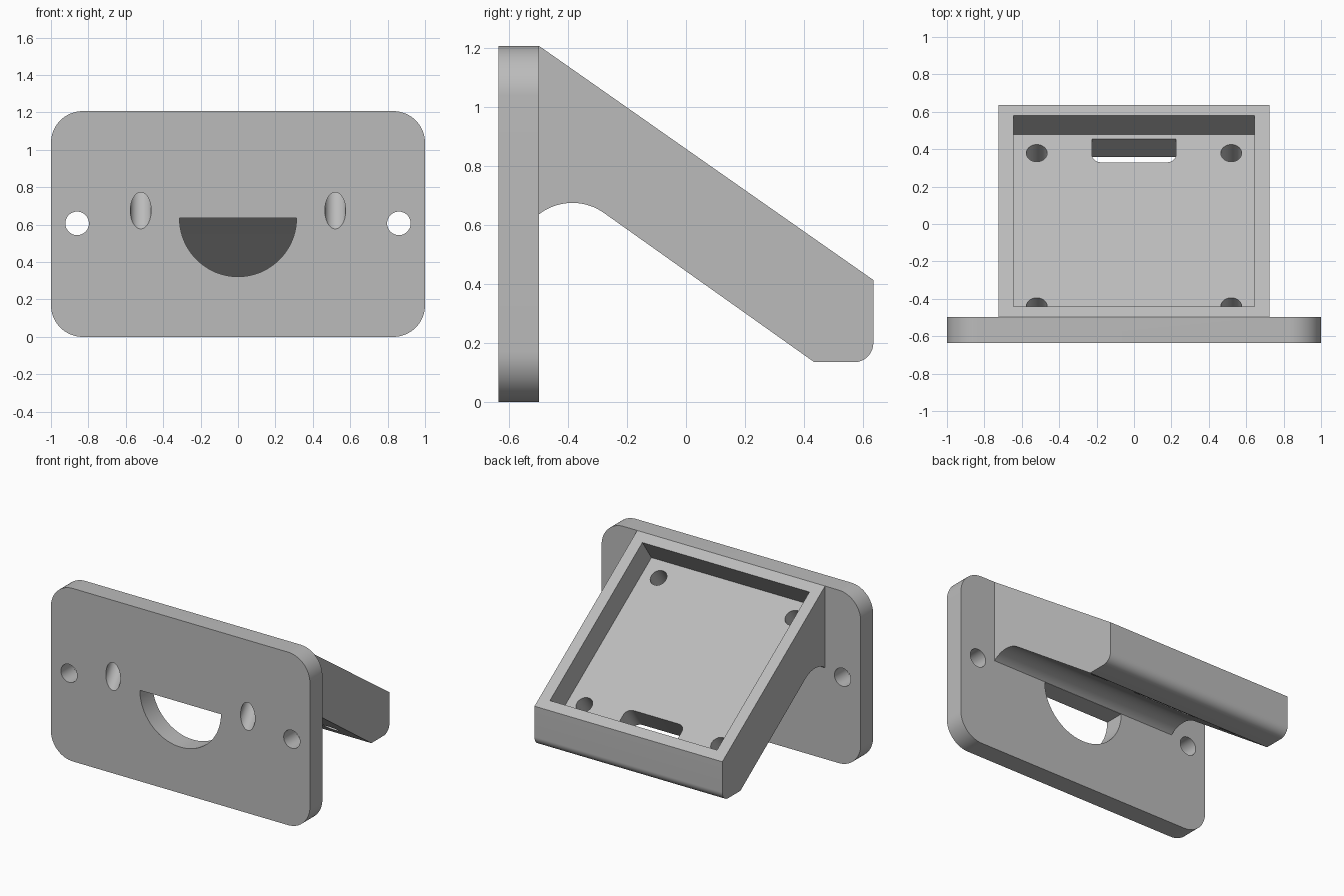
import bpy, bmesh
from math import radians, sin, cos, tan
from mathutils import Matrix, Vector

cube = bpy.data.objects.get("Cube")
if cube:
    bpy.data.objects.remove(cube, do_unlink=True)

grey = bpy.data.materials.new("light grey plastic")
grey.use_nodes = True
colour = (0.5, 0.5, 0.5, 1)
grey.diffuse_color = colour
grey.node_tree.nodes["Principled BSDF"].inputs["Base Color"].default_value = colour


def frame(ax, ay, az, origin=(0, 0, 0)):
    """Matrix from three local axes and an origin."""
    m = Matrix((ax, ay, az)).transposed().to_4x4()
    m.translation = Vector(origin)
    return m


def arc(cx, cy, r, start, end, steps=16):
    angles = [radians(start + (end - start) * i / steps) for i in range(steps + 1)]
    return [(cx + r * cos(a), cy + r * sin(a)) for a in angles]


def circle(cx, cy, r):
    return arc(cx, cy, r, 0, 360, 48)[:-1]


def prism(name, profile, low, high, matrix):
    """Extrude a profile along the local z axis of a frame, normals outward."""
    bm = bmesh.new()
    bottom = [bm.verts.new((p, q, low)) for p, q in profile]
    top = [bm.verts.new((p, q, high)) for p, q in profile]
    bm.faces.new(bottom[::-1])
    bm.faces.new(top)
    for i in range(len(profile)):
        bm.faces.new((bottom[i - 1], bottom[i], top[i], top[i - 1]))
    bm.transform(matrix)
    bm.normal_update()
    if bm.calc_volume(signed=True) < 0:
        bmesh.ops.reverse_faces(bm, faces=bm.faces[:])
    mesh = bpy.data.meshes.new(name)
    bm.to_mesh(mesh)
    bm.free()
    mesh.materials.append(grey)
    obj = bpy.data.objects.new(name, mesh)
    bpy.context.collection.objects.link(obj)
    return obj


def combine(target, tool, operation):
    """Apply a boolean, with the first solver that works, and discard the tool."""
    bpy.context.view_layer.objects.active = target
    mod = target.modifiers.new("combine", "BOOLEAN")
    mod.operation = operation
    mod.object = tool
    for solver in ("EXACT", "MANIFOLD", "FLOAT"):
        mod.solver = solver
        graph = bpy.context.evaluated_depsgraph_get()
        if len(target.evaluated_get(graph).data.polygons):
            break
    bpy.ops.object.modifier_apply(modifier=mod.name)
    bpy.data.objects.remove(tool, do_unlink=True)


X, Y, Z = Vector((1, 0, 0)), Vector((0, 1, 0)), Vector((0, 0, 1))
TILT = radians(35)
TOP, BACK, END = 1.207, -0.498, 0.635
upright = frame(X, Z, -Y)
sideways = frame(Y, Z, X)
slope = Vector((0, cos(TILT), -sin(TILT)))
normal = Vector((0, sin(TILT), cos(TILT)))
tilted = frame(X, slope, normal, (0, 0, TOP + BACK * tan(TILT)))

# Wall plate with rounded corners
R = 0.17
outline = (arc(1 - R, TOP - R, R, 0, 90) + arc(R - 1, TOP - R, R, 90, 180)
           + arc(R - 1, R, R, 180, 270) + arc(1 - R, R, R, 270, 360))
bracket = prism("mounting_bracket", outline, -BACK, END, upright)

# Screw holes and half-round cable opening in the plate
for side in (-1, 1):
    hole = prism("screw_hole", circle(side * 0.86, 0.607, 0.063), 0.4, 0.7, upright)
    combine(bracket, hole, "DIFFERENCE")
opening = prism("cable_opening", arc(0, 0.635, 0.313, 180, 360, 40), 0.4, 0.7, upright)
combine(bracket, opening, "DIFFERENCE")

# Sloping arm, rooted inside the plate, with concave fillet below
arm_profile = ([(-0.57, 1.1), (BACK, TOP), (END, TOP - (END - BACK) * tan(TILT))]
               + arc(END - 0.065, 0.2, 0.065, 0, -90)
               + [(0.435, 0.135)]
               + arc(-0.385, 0.49, 0.185, 55, 127, 24)
               + [(BACK, 0.6365), (-0.57, 0.72)])
arm = prism("arm", arm_profile, -0.725, 0.725, sideways)
combine(bracket, arm, "UNION")

# Rectangular tray sunk into the slope
MID, HALF, WIDE, DEPTH = 0.085, 0.622, 0.645, 0.175
tray = [(-WIDE, MID - HALF), (WIDE, MID - HALF), (WIDE, MID + HALF), (-WIDE, MID + HALF)]
combine(bracket, prism("tray", tray, -DEPTH, 0.1, tilted), "DIFFERENCE")

# Four screw holes through the tray floor
for side in (-1, 1):
    for along in (-0.5, 0.5):
        hole = prism("tray_hole", circle(side * 0.52, MID + along, 0.056), -0.9, -0.1, tilted)
        combine(bracket, hole, "DIFFERENCE")

# Connector slot near the low end, rounded on the uphill side
slot = (arc(-0.175, 0.575, 0.05, 180, 270, 8) + arc(0.175, 0.575, 0.05, 270, 360, 8)
        + [(0.225, 0.677), (-0.225, 0.677)])
combine(bracket, prism("slot", slot, -0.5, -0.1, tilted), "DIFFERENCE")

bpy.ops.object.select_all(action="DESELECT")
bracket.select_set(True)
bpy.context.view_layer.objects.active = bracket
bpy.ops.object.shade_smooth_by_angle(angle=radians(25))
